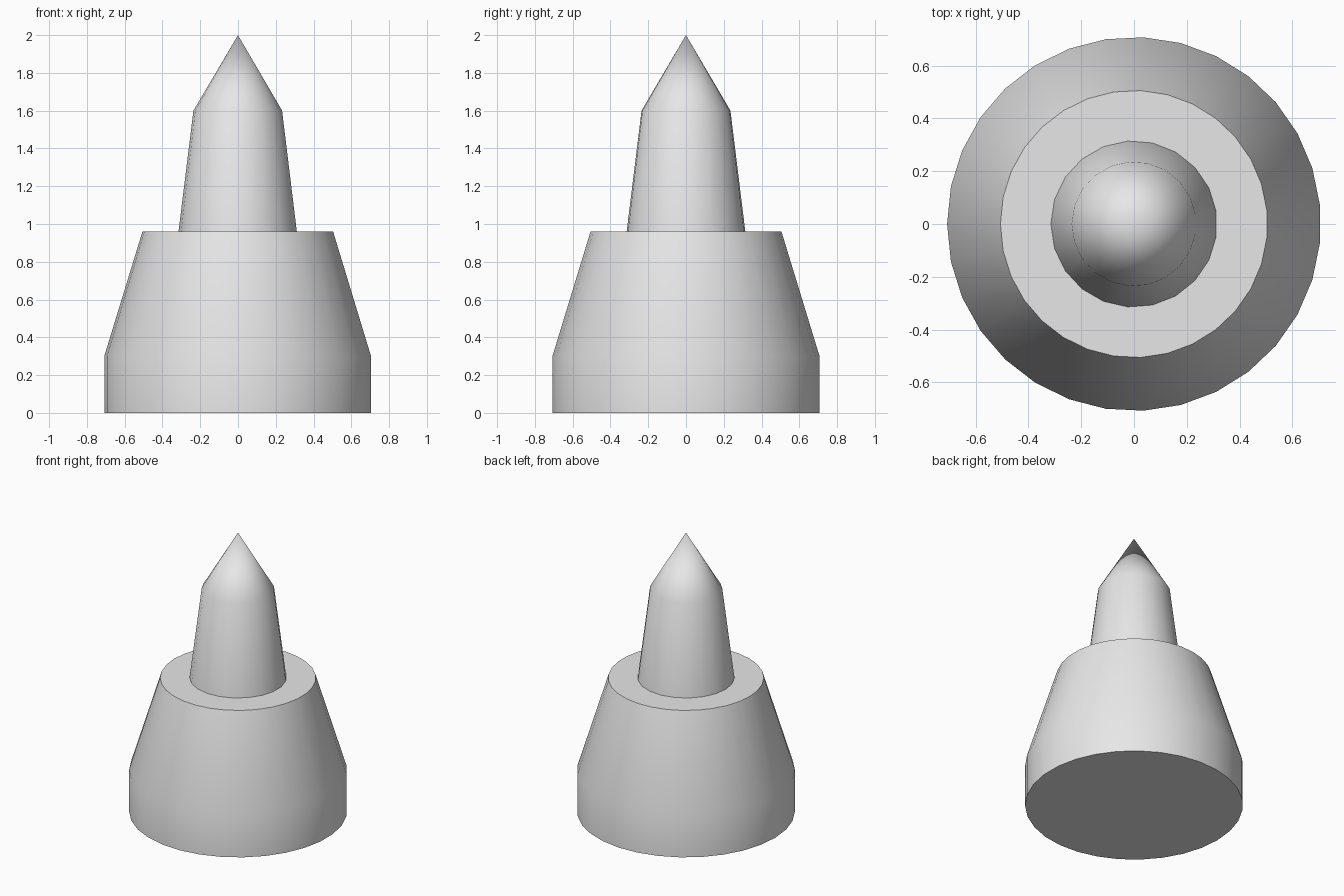
import bpy, math

cube = bpy.data.objects.get("Cube")
if cube:
    bpy.data.objects.remove(cube, do_unlink=True)

# Single plain grey material
grey = bpy.data.materials.new("light_grey")
grey.use_nodes = True
colour = (0.8, 0.8, 0.8, 1.0)
grey.diffuse_color = colour
grey.node_tree.nodes["Principled BSDF"].inputs["Base Color"].default_value = colour


def turned(name, sides, profile):
    """Turn (radius, height) points about z; a zero radius closes to a tip."""
    verts, faces, rings = [], [], []
    for radius, height in profile:
        count = sides if radius > 0 else 1
        rings.append([len(verts) + i for i in range(count)])
        for i in range(count):
            a = math.pi + math.tau * i / sides
            verts.append((radius * math.cos(a), radius * math.sin(a), height))
    for low, high in zip(rings, rings[1:]):
        for i in range(sides):
            j = (i + 1) % sides
            if len(high) == 1:
                faces.append((low[i], low[j], high[0]))
            else:
                faces.append((low[i], low[j], high[j], high[i]))
    faces.append(rings[0][::-1])
    if len(rings[-1]) > 1:
        faces.append(rings[-1])
    mesh = bpy.data.meshes.new(name)
    mesh.from_pydata(verts, [], faces)
    mesh.materials.append(grey)
    obj = bpy.data.objects.new(name, mesh)
    bpy.context.collection.objects.link(obj)
    bpy.ops.object.select_all(action='DESELECT')
    obj.select_set(True)
    bpy.context.view_layer.objects.active = obj
    bpy.ops.object.shade_smooth_by_angle(angle=math.radians(30))
    return obj


# Broad base: short straight wall, then a taper to a flat top
turned("base", 31, [(0.708, 0), (0.708, 0.3), (0.506, 0.96)])

# Pointed spike standing on the base
turned("spike", 21, [(0.315, 0.96), (0.236, 1.6), (0, 2)])
